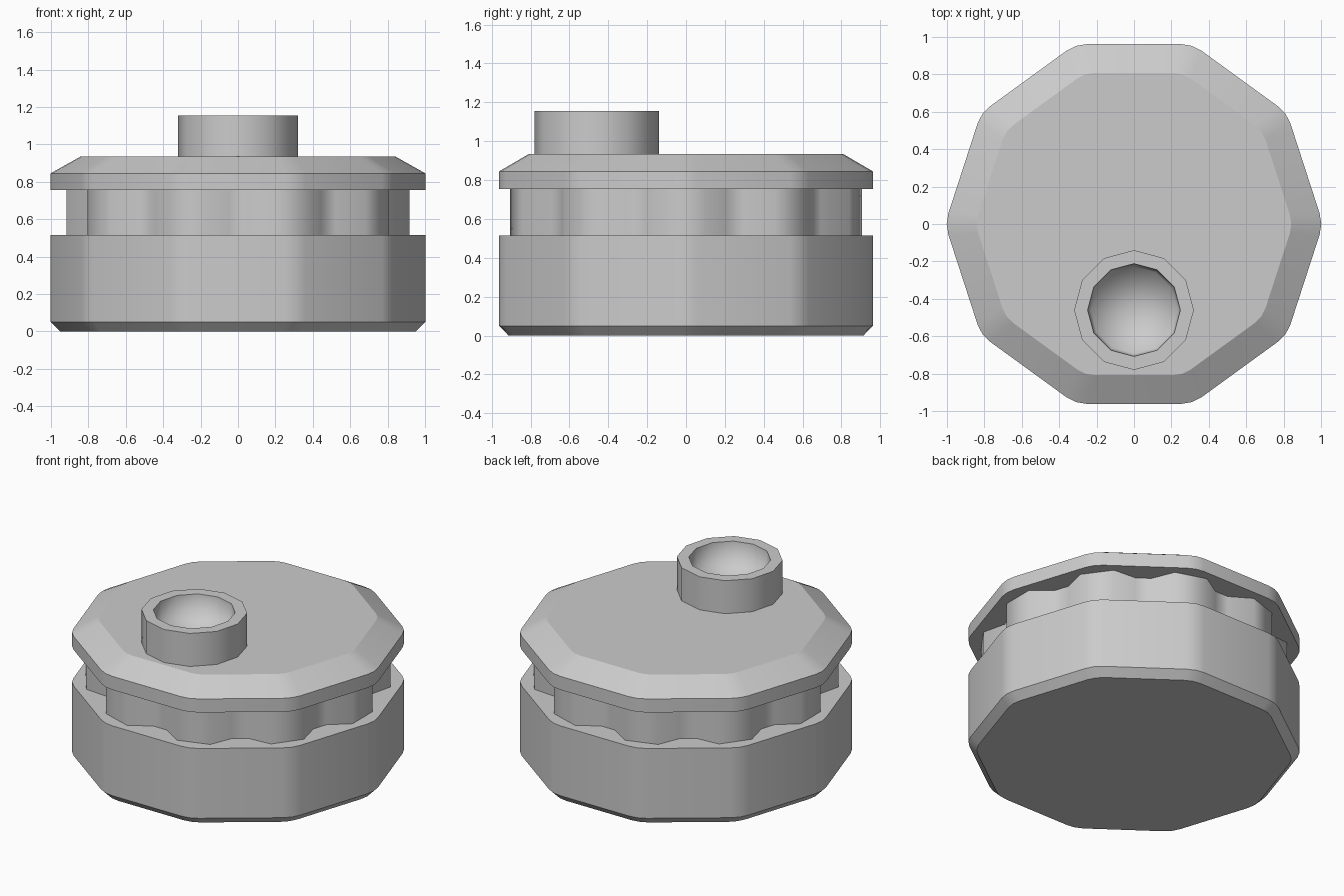
import bpy, bmesh, math

if "Cube" in bpy.data.objects:
    bpy.data.objects.remove(bpy.data.objects["Cube"])

grey = bpy.data.materials.new("light_grey")
grey.diffuse_color = (0.6, 0.6, 0.6, 1)
grey.use_nodes = True
grey.node_tree.nodes["Principled BSDF"].inputs["Base Color"].default_value = grey.diffuse_color


def polar(r, deg):
    a = math.radians(deg)
    return r * math.cos(a), r * math.sin(a)


def rounded_decagon(radius=1.011, cut=0.06):
    """Ten-sided outline with each corner softened by three points."""
    pts = []
    fillet = cut / math.tan(math.radians(18))
    apex = radius - fillet * (1 / math.cos(math.radians(18)) - 1)
    r = math.hypot(radius - cut * math.sin(math.radians(18)),
                   cut * math.cos(math.radians(18)))
    da = math.degrees(math.asin(cut * math.cos(math.radians(18)) / r))
    for i in range(10):
        c = 36 * i
        pts += [polar(r, c - da), polar(apex, c), polar(r, c + da)]
    return pts


def scalloped_outline(outer=0.9235, inner=0.823):
    """Ten flat-topped lobes divided by notches."""
    pts = []
    for i in range(10):
        c = 36 * i
        pts += [polar(inner, c - 14.6), polar(outer, c - 6.5),
                polar(outer, c + 6.5), polar(inner, c + 14.6)]
    return pts


def loft(name, outline, levels, smooth, centre=(0, 0), tip=None):
    """Stack scaled copies of an outline; cap the ends, or end in a point."""
    bm = bmesh.new()
    rings = [[bm.verts.new((centre[0] + x * s, centre[1] + y * s, z))
              for x, y in outline] for s, z in levels]
    n = len(outline)
    bm.faces.new(rings[0][::-1])
    for a, b in zip(rings, rings[1:]):
        for i in range(n):
            j = (i + 1) % n
            bm.faces.new((a[i], a[j], b[j], b[i]))
    if tip is None:
        bm.faces.new(rings[-1])
    else:
        v = bm.verts.new((*centre, tip))
        for i in range(n):
            bm.faces.new((rings[-1][i], rings[-1][(i + 1) % n], v))
    bmesh.ops.recalc_face_normals(bm, faces=bm.faces)
    mesh = bpy.data.meshes.new(name)
    bm.to_mesh(mesh)
    bm.free()
    mesh.materials.append(grey)
    obj = bpy.data.objects.new(name, mesh)
    bpy.context.collection.objects.link(obj)
    bpy.ops.object.select_all(action='DESELECT')
    obj.select_set(True)
    bpy.context.view_layer.objects.active = obj
    bpy.ops.object.shade_smooth_by_angle(angle=math.radians(smooth))
    return obj


decagon = rounded_decagon()

# Heavy base with a chamfered foot
loft("base", decagon, [(0.95, 0), (1, 0.05), (1, 0.515)], 28)

# Scalloped waist between base and lid
loft("waist", scalloped_outline(), [(1, 0.515), (1, 0.755)], 70)

# Overhanging lid with a sloping rim
loft("lid", decagon, [(1, 0.755), (1, 0.845), (0.84, 0.935)], 28)

# Hollow spout near the front edge, with a shallow bowl inside
twelve = [polar(1, 30 * i) for i in range(12)]
loft("spout", twelve,
     [(0.32, 0.935), (0.32, 1.155), (0.248, 1.155), (0.232, 1.01)],
     82, centre=(0, -0.46), tip=0.99)
